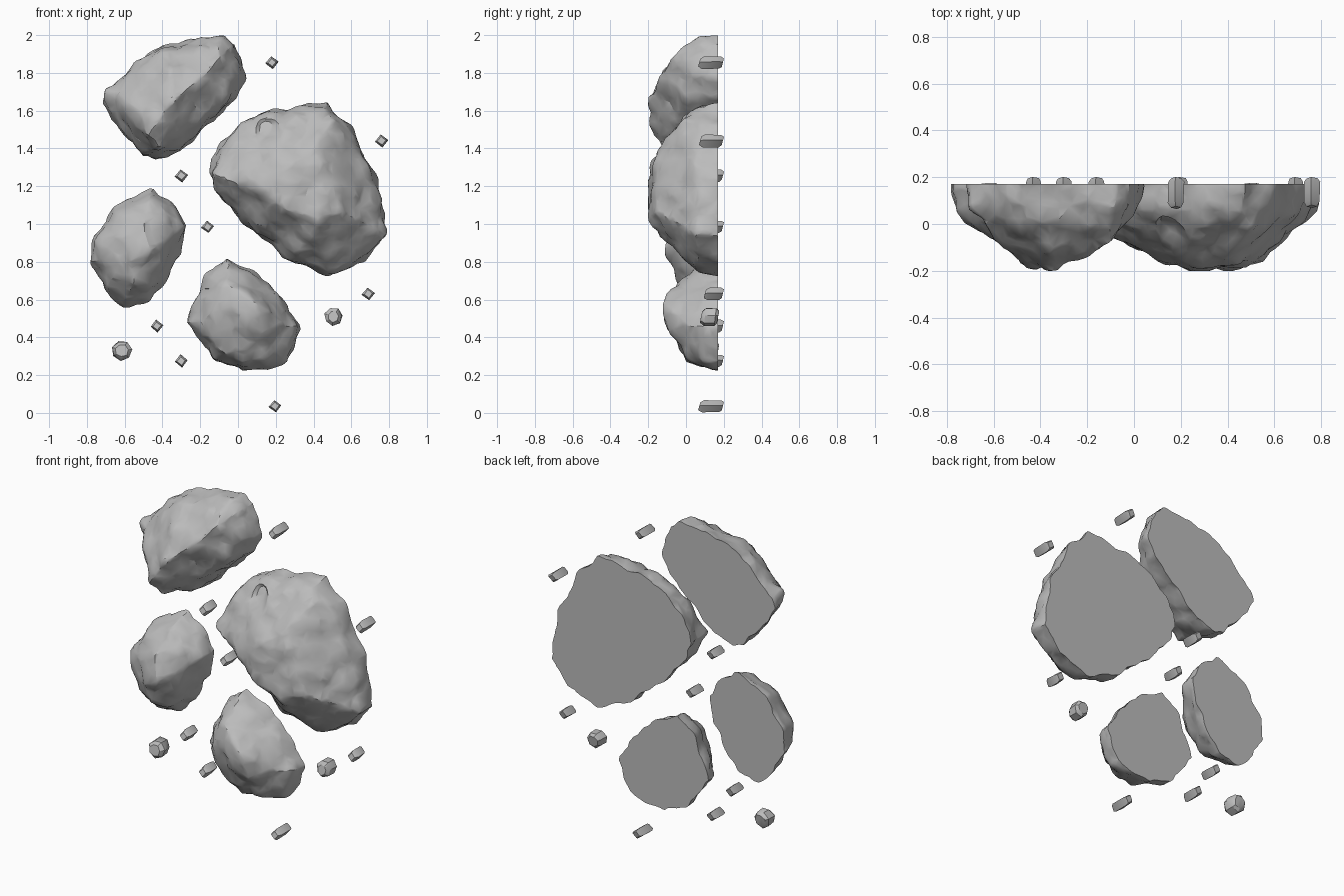
import bpy, bmesh, math, random
from mathutils import Vector, noise

BACK = 0.17
random.seed(4)

cube = bpy.data.objects.get("Cube")
if cube:
    bpy.data.objects.remove(cube, do_unlink=True)

stone = bpy.data.materials.new("stone_grey")
stone.use_nodes = True
stone.diffuse_color = (0.5, 0.5, 0.5, 1)
stone.node_tree.nodes["Principled BSDF"].inputs["Base Color"].default_value = (0.5, 0.5, 0.5, 1)


def hull_object(name, points):
    """Wrap a set of points in a convex hull and link it as an object."""
    bm = bmesh.new()
    for p in points:
        bm.verts.new(p)
    res = bmesh.ops.convex_hull(bm, input=bm.verts)
    loose = {g for g in res["geom_interior"] + res["geom_unused"] if isinstance(g, bmesh.types.BMVert)}
    bmesh.ops.delete(bm, geom=list(loose), context="VERTS")
    bmesh.ops.recalc_face_normals(bm, faces=bm.faces)
    mesh = bpy.data.meshes.new(name)
    bm.to_mesh(mesh)
    bm.free()
    mesh.materials.append(stone)
    obj = bpy.data.objects.new(name, mesh)
    bpy.context.collection.objects.link(obj)
    return obj


def bake(obj):
    """Apply all modifiers on the object."""
    dg = bpy.context.evaluated_depsgraph_get()
    mesh = bpy.data.meshes.new_from_object(obj.evaluated_get(dg))
    obj.modifiers.clear()
    obj.data = mesh


def slice_back(mesh):
    """Cut the rock off cleanly at the back plane and cap it with one flat face."""
    bm = bmesh.new()
    bm.from_mesh(mesh)
    bmesh.ops.bisect_plane(bm, geom=bm.verts[:] + bm.edges[:] + bm.faces[:], plane_co=(0, BACK, 0),
                           plane_no=(0, 1, 0), clear_outer=True)
    bmesh.ops.holes_fill(bm, edges=[e for e in bm.edges if e.is_boundary], sides=0)
    bmesh.ops.recalc_face_normals(bm, faces=bm.faces)
    bm.to_mesh(mesh)
    bm.free()


def finish(obj, angle):
    bpy.ops.object.select_all(action="DESELECT")
    obj.select_set(True)
    bpy.context.view_layer.objects.active = obj
    bpy.ops.object.shade_smooth_by_angle(angle=math.radians(angle))


def boulder(name, outline, front, rings, chips):
    """Flat-backed rock: outline (x, z), front peaks (x, y, z), rings (scale, y),
    chips (x, z, radius, y at centre, slope in x, slope in z)."""
    cx = sum(p[0] for p in outline) / len(outline)
    cz = sum(p[1] for p in outline) / len(outline)
    pts = list(front)
    for s, y in [(1, BACK + 0.06), (1, BACK - 0.03)] + rings:
        pts += [(cx + (x - cx) * s, y, cz + (z - cz) * s) for x, z in outline]
    obj = hull_object(name, pts)
    mod = obj.modifiers.new("remesh", "REMESH")
    mod.mode = "VOXEL"
    mod.voxel_size = 0.012
    bake(obj)

    # Roughen the hull, then knock shallow chips out of the front
    mesh = obj.data
    normals = [v.normal.copy() for v in mesh.vertices]
    for v, n in zip(mesh.vertices, normals):
        p = v.co.copy()
        big = noise.noise(p * 6) * 0.014
        crag = (noise.voronoi(p * 8)[0][0] - 0.5) * 0.03
        fine = noise.noise(p * 18) * 0.007
        v.co += n * (big - crag + fine)
        for x, z, r, y, sx, sz in chips:
            edge = r * (1 + 0.5 * noise.noise(Vector((p.x * 9, 0, p.z * 9))))
            wall = 1.4 * max(0, math.hypot(p.x - x, p.z - z) - edge)
            v.co.y = max(v.co.y, y + sx * (p.x - x) + sz * (p.z - z) - wall)
        v.co.y = max(-0.2, v.co.y)
    mod = obj.modifiers.new("facet", "DECIMATE")
    mod.ratio = 0.09
    bake(obj)
    slice_back(obj.data)
    finish(obj, 30)


# Four large boulders
boulder("upper_boulder",
        [(-.71, 1.64), (-.70, 1.70), (-.49, 1.90), (-.41, 1.95), (-.25, 1.95), (-.07, 2.0), (-.01, 1.96),
         (.03, 1.79), (-.01, 1.66), (-.15, 1.53), (-.31, 1.38), (-.44, 1.34), (-.5, 1.35), (-.67, 1.55)],
        [(-.1, -.08, 1.88), (-.2, -.14, 1.77), (-.35, -.205, 1.65), (-.47, -.165, 1.48), (-.42, -.12, 1.41),
         (-.3, -.08, 1.46), (-.55, -.1, 1.62), (-.36, -.1, 1.82)],
        [(.97, .08), (.82, 0)],
        [])

boulder("main_boulder",
        [(-.155, 1.275), (-.09, 1.42), (.01, 1.54), (.10, 1.59), (.245, 1.60), (.47, 1.635), (.58, 1.525),
         (.625, 1.365), (.74, 1.235), (.785, .94), (.67, .80), (.485, .73), (.30, .785), (.125, .93),
         (.01, 1.02), (-.125, 1.18)],
        [(-.13, -.02, 1.27), (-.05, -.08, 1.23), (.11, -.165, 1.23), (.25, -.18, 1.31), (.51, -.175, 1.22),
         (.55, -.16, 1.07), (.42, -.2, 1.02), (.22, -.195, 1.1), (.40, -.15, 1.39), (.5, -.01, 1.56),
         (.38, -.09, .9), (.6, -.06, .95)],
        [(.97, .06), (.85, 0)],
        [(.15, 1.5, .05, .01, -.2, .6)])

boulder("lower_boulder",
        [(-.06, .825), (.06, .76), (.165, .69), (.235, .61), (.32, .455), (.255, .27), (.155, .225),
         (.02, .21), (-.125, .28), (-.18, .36), (-.265, .48), (-.23, .61), (-.165, .73)],
        [(-.06, -.05, .69), (.1, -.13, .58), (.02, -.12, .52), (.13, -.09, .42), (-.13, -.05, .54), (.02, -.03, .36)],
        [(.94, .09), (.76, .01)],
        [])

boulder("left_boulder",
        [(-.455, 1.18), (-.35, 1.12), (-.27, .995), (-.31, .84), (-.4, .68), (-.47, .59), (-.6, .57),
         (-.715, .655), (-.795, .79), (-.76, .94), (-.66, 1.085), (-.57, 1.15)],
        [(-.57, -.1, .8), (-.46, -.11, .86), (-.5, -.09, 1.0), (-.62, -.06, .93), (-.55, -.05, .68)],
        [(.92, .08), (.76, .01)],
        [])


def pebble(name, x, z, r, y0, y1, sides):
    """Short stone: a prism along y with slightly narrowed front and back."""
    pts = []
    for y, s in ((y0, .65), (y0 + .02, 1), (y1 - .015, 1), (y1, .7)):
        for i in range(sides):
            a = math.tau * i / sides + 0.12
            k = r * s * random.uniform(.9, 1.08)
            pts.append((x + k * math.cos(a), y + .006 * math.sin(a), z + k * math.sin(a)))
    finish(hull_object(name, pts), 30)


# Scattered fragments
small = [(.18, 1.855, .07), (.76, 1.44, .075), (-.30, 1.255, .09), (-.16, .985, .09), (-.43, .46, .09),
         (-.30, .275, .09), (.197, .036, .07), (.69, .63, .1)]
for i, (x, z, y0) in enumerate(small):
    pebble(f"small_fragment_{i + 1}", x, z, .034, y0, .195, 4)
pebble("round_fragment_1", .505, .51, .047, .08, .17, 7)
pebble("round_fragment_2", -.615, .33, .052, .08, .17, 7)
